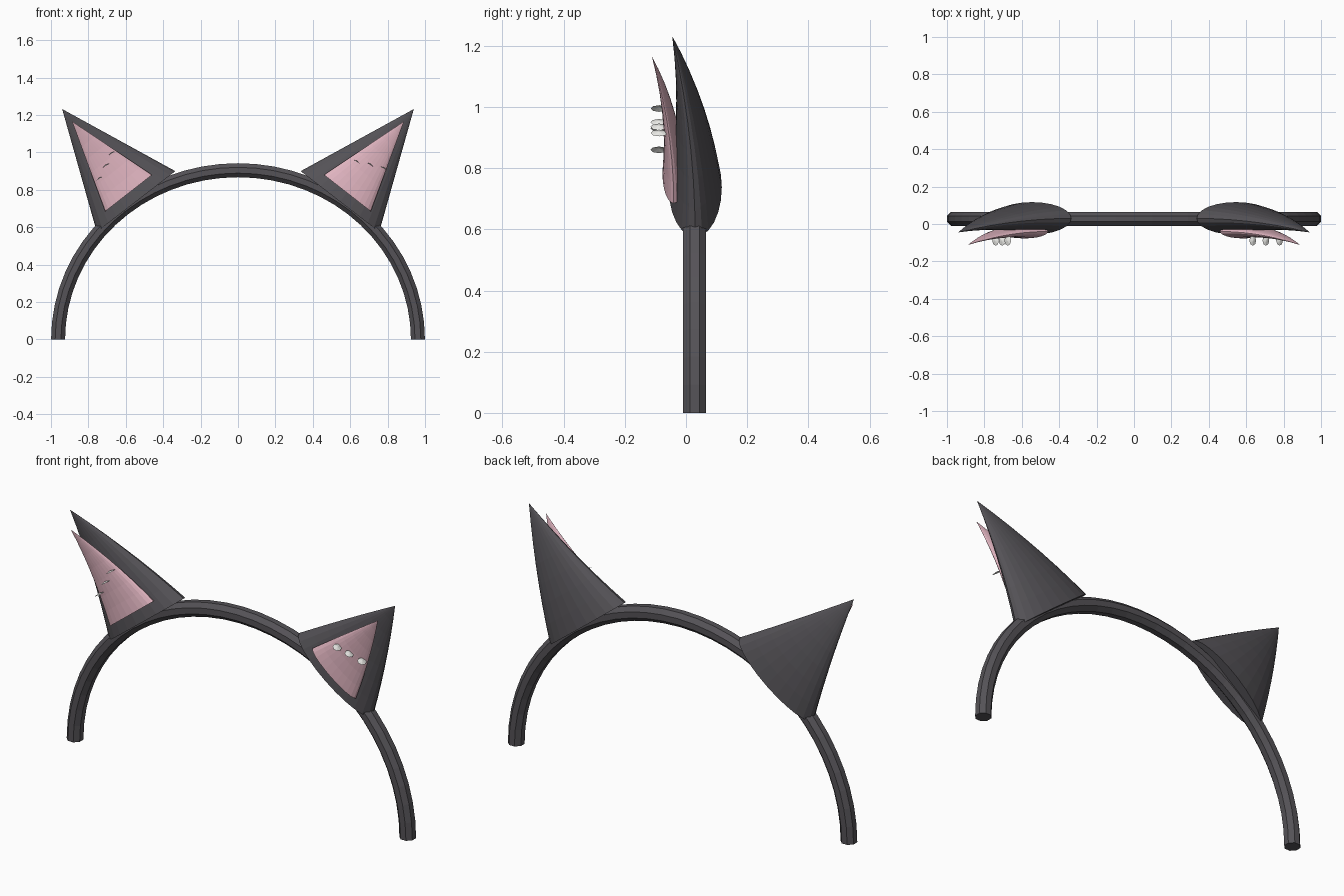
import bpy, math
from mathutils import Vector

if "Cube" in bpy.data.objects:
    bpy.data.objects.remove(bpy.data.objects["Cube"])


def material(name, rgb):
    m = bpy.data.materials.new(name)
    m.diffuse_color = (*rgb, 1)
    m.use_nodes = True
    m.node_tree.nodes["Principled BSDF"].inputs["Base Color"].default_value = m.diffuse_color
    return m


DARK = material("charcoal", (0.09, 0.085, 0.095))
PINK = material("pink", (0.75, 0.46, 0.53))
WHITE = material("pale", (0.85, 0.85, 0.82))


def make(name, verts, faces, mat):
    me = bpy.data.meshes.new(name)
    me.from_pydata([tuple(v) for v in verts], [], faces)
    me.materials.append(mat)
    ob = bpy.data.objects.new(name, me)
    bpy.context.collection.objects.link(ob)
    return ob


def ring_quads(rings, n):
    return [(r * n + i, r * n + (i + 1) % n, (r + 1) * n + (i + 1) % n, (r + 1) * n + i)
            for r in range(rings - 1) for i in range(n)]


# Headband: octagonal tube swept over a half ellipse
def headband(n=8, steps=32):
    verts = []
    for s in range(steps + 1):
        a = math.pi * s / steps
        c = Vector((0.962 * math.cos(a), 0.028, 0.905 * math.sin(a)))
        out = Vector((0.905 * math.cos(a), 0, 0.962 * math.sin(a))).normalized()
        for i in range(n):
            b = 2 * math.pi * (i + 0.5) / n
            verts.append(c + 0.0405 * (out * math.cos(b) + Vector((0, 1, 0)) * math.sin(b)))
    faces = ring_quads(steps + 1, n)
    faces = [f[::-1] for f in faces]
    last = steps * n
    faces += [tuple(range(n)), tuple(range(last + n - 1, last - 1, -1))]
    return make("headband", verts, faces, DARK)


# Ear: flattened cone whose tip bends forward
def ear(name, side, inner, outer, tip, y, depth, bend, mat, n=24, rings=7):
    a, b, t = (Vector((p[0], 0, p[1])) for p in (inner, outer, tip))
    mid, half = (a + b) / 2, (b - a) / 2
    verts = []
    for r in range(rings):
        k = r / rings
        c = mid.lerp(t, k) + Vector((0, y - bend * k * k, 0))
        for i in range(n):
            g = 2 * math.pi * i / n
            verts.append(c + (1 - k) * (half * math.cos(g) + Vector((0, depth * math.sin(g), 0))))
    verts.append(t + Vector((0, y - bend, 0)))
    faces = ring_quads(rings, n)
    top = (rings - 1) * n
    faces += [(top + i, top + (i + 1) % n, rings * n) for i in range(n)]
    faces.append(tuple(range(n - 1, -1, -1)))
    if side < 0:
        verts = [Vector((-v.x, v.y, v.z)) for v in verts]
        faces = [f[::-1] for f in faces]
    return make(name, verts, faces, mat)


# Whisker tuft: thin, slightly domed disc seen edge-on from the front
def tuft(name, x, z, slope, n=8):
    along = Vector((1, 0, slope)).normalized()
    up = Vector((-along.z, 0, along.x))
    c = Vector((x, -0.088, z))
    verts = [c + along * 0.021 * math.cos(2 * math.pi * i / n)
             + Vector((0, 0.028 * math.sin(2 * math.pi * i / n), 0)) for i in range(n)]
    verts.append(c + up * 0.006)
    return make(name, verts, [(i, (i + 1) % n, n) for i in range(n)], WHITE)


headband()
for side, label in ((1, "right"), (-1, "left")):
    ear(label + "_ear", side, (0.335, 0.90), (0.755, 0.575), (0.94, 1.232),
        0.03, 0.087, 0.075, DARK)
    ear(label + "_inner_ear", side, (0.46, 0.88), (0.71, 0.685), (0.888, 1.167),
        -0.04, 0.037, 0.072, PINK)
for i, (x, z) in enumerate(((0.635, 0.95), (0.705, 0.935), (0.778, 0.915))):
    tuft(f"right_tuft_{i}", x, z, -0.6)
for i, (x, z) in enumerate(((-0.675, 0.995), (-0.705, 0.93), (-0.74, 0.86))):
    tuft(f"left_tuft_{i}", x, z, 0.6)
